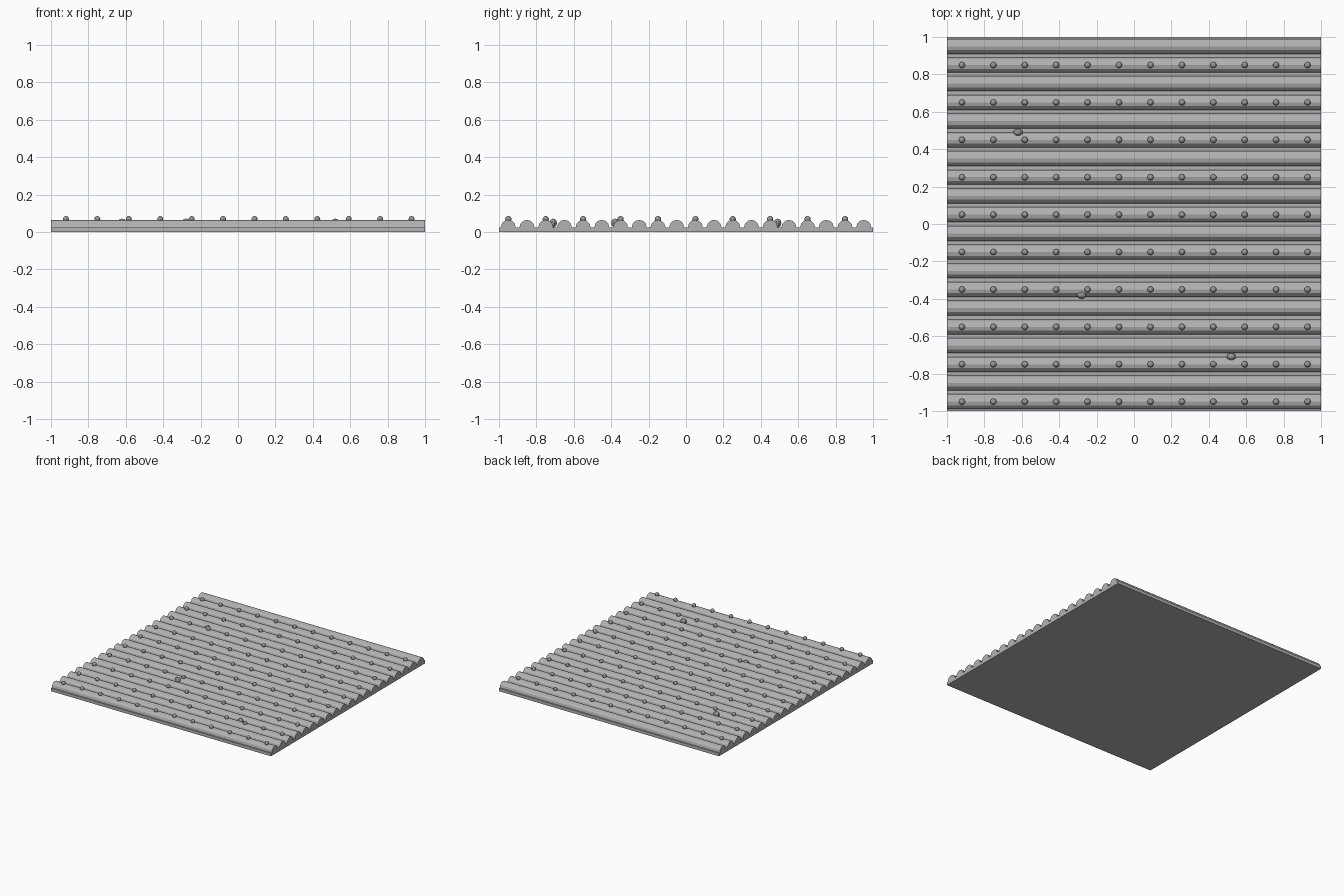
import bpy, bmesh, math
from mathutils import Matrix

if "Cube" in bpy.data.objects:
    bpy.data.objects.remove(bpy.data.objects["Cube"], do_unlink=True)


def material(name, rgb):
    m = bpy.data.materials.new(name)
    m.use_nodes = True
    m.diffuse_color = (*rgb, 1)
    m.node_tree.nodes["Principled BSDF"].inputs["Base Color"].default_value = (*rgb, 1)
    return m


def add_object(name, bm, mat):
    bmesh.ops.recalc_face_normals(bm, faces=bm.faces)
    mesh = bpy.data.meshes.new(name)
    bm.to_mesh(mesh)
    bm.free()
    mesh.materials.append(mat)
    ob = bpy.data.objects.new(name, mesh)
    bpy.context.collection.objects.link(ob)
    return ob


steel = material("light grey steel", (0.45, 0.45, 0.45))
rivet_grey = material("mid grey rivet", (0.32, 0.32, 0.32))

BASE, RADIUS, PITCH, ROWS, SIDES = 0.025, 0.04, 0.1, 20, 12

# Corrugated sheet: ridge profile extruded along x
profile = [(-1, 0), (-1, BASE)]
for row in range(ROWS):
    cy = -0.95 + row * PITCH
    for k in range(SIDES // 2 + 1):
        a = math.pi * (1 - k * 2 / SIDES)
        profile.append((cy + RADIUS * math.cos(a), BASE + RADIUS * math.sin(a)))
profile += [(1, BASE), (1, 0)]
bm = bmesh.new()
end = bm.faces.new([bm.verts.new((-1, y, z)) for y, z in profile])
side = bmesh.ops.extrude_face_region(bm, geom=[end], use_keep_orig=True)["geom"]
bmesh.ops.translate(bm, vec=(2, 0, 0),
                    verts=[v for v in side if isinstance(v, bmesh.types.BMVert)])
add_object("corrugated_sheet", bm, steel)

# Rivets on every second ridge
bm = bmesh.new()
for row in range(0, ROWS, 2):
    for col in range(12):
        place = Matrix.Translation((-0.92 + col * 0.168, -0.95 + row * PITCH, 0.069))
        bmesh.ops.create_uvsphere(bm, u_segments=10, v_segments=6, radius=0.017, matrix=place)
add_object("rivets", bm, rivet_grey)

# Small lumps lodged between ridges
bm = bmesh.new()
for x, y in ((-0.62, 0.49), (-0.28, -0.38), (0.52, -0.71)):
    place = Matrix.Translation((x, y, 0.048)) @ Matrix.Diagonal((0.025, 0.02, 0.024, 1))
    bmesh.ops.create_uvsphere(bm, u_segments=10, v_segments=6, radius=1, matrix=place)
add_object("lumps", bm, rivet_grey)
